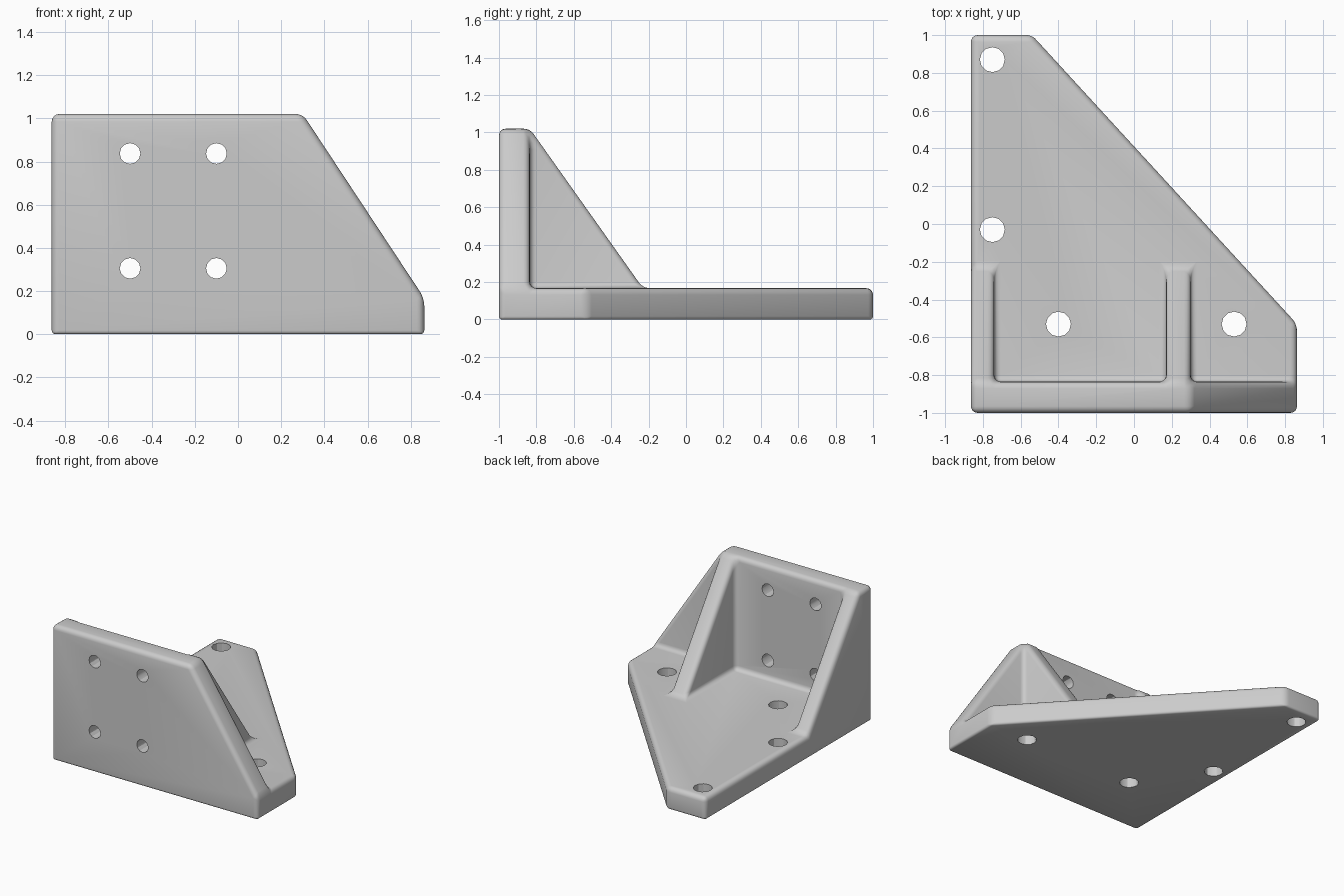
import bpy, bmesh, math
from mathutils import Matrix, Vector

cube = bpy.data.objects.get("Cube")
if cube:
    bpy.data.objects.remove(cube, do_unlink=True)

# Plain grey casting colour
grey = bpy.data.materials.new("plain grey")
grey.use_nodes = True
colour = (0.6, 0.6, 0.6, 1)
grey.diffuse_color = colour
grey.node_tree.nodes["Principled BSDF"].inputs["Base Color"].default_value = colour

LEFT, RIGHT, BACK, FLOOR, TOP = -0.863, 0.863, -0.835, 0.167, 1.02


def make_object(name, bm):
    bmesh.ops.recalc_face_normals(bm, faces=bm.faces)
    mesh = bpy.data.meshes.new(name)
    bm.to_mesh(mesh)
    bm.free()
    mesh.materials.append(grey)
    obj = bpy.data.objects.new(name, mesh)
    bpy.context.scene.collection.objects.link(obj)
    return obj


def prism(name, points, offset):
    """Extrude a flat outline along the offset vector."""
    bm = bmesh.new()
    face = bm.faces.new([bm.verts.new(p) for p in points])
    new = bmesh.ops.extrude_face_region(bm, geom=[face])["geom"]
    bmesh.ops.translate(bm, vec=offset, verts=[v for v in new if isinstance(v, bmesh.types.BMVert)])
    return make_object(name, bm)


def apply_modifiers(obj):
    graph = bpy.context.evaluated_depsgraph_get()
    mesh = bpy.data.meshes.new_from_object(obj.evaluated_get(graph))
    obj.modifiers.clear()
    obj.data = mesh


def combine(obj, other, operation):
    mod = obj.modifiers.new(operation.lower(), "BOOLEAN")
    mod.operation, mod.object, mod.solver = operation, other, "EXACT"
    apply_modifiers(obj)
    bpy.data.objects.remove(other, do_unlink=True)


# Base plate with a diagonal back edge
bracket = prism("angle_bracket", [(x, y, 0) for x, y in
                [(LEFT, -1), (RIGHT, -1), (RIGHT, -0.53), (-0.54, 1), (LEFT, 1)]], (0, 0, FLOOR))

# Upright wall with a sloping end
wall = prism("wall", [(x, -1, z) for x, z in
             [(LEFT, 0), (RIGHT, 0), (RIGHT, FLOOR), (0.30, TOP), (LEFT, TOP)]], (0, BACK + 1, 0))
combine(bracket, wall, "UNION")

# Two triangular gussets
for x, width in [(LEFT, 0.123), (0.17, 0.13)]:
    gusset = prism("gusset", [(x, y, z) for y, z in
                   [(-0.95, 0.05), (-0.23, 0.05), (-0.23, FLOOR), (BACK, TOP), (-0.95, TOP)]], (width, 0, 0))
    combine(bracket, gusset, "UNION")

# Clean flat faces, then choose a rounding for each edge
bm = bmesh.new()
bm.from_mesh(bracket.data)
bmesh.ops.remove_doubles(bm, verts=bm.verts, dist=0.0005)
bmesh.ops.dissolve_limit(bm, angle_limit=math.radians(2), verts=bm.verts, edges=bm.edges)
weight = bm.edges.layers.float.new("bevel_weight_edge")
for edge in bm.edges:
    if len(edge.link_faces) == 2 and edge.calc_face_angle() > math.radians(10):
        low = max(v.co.z for v in edge.verts) < 0.01
        edge[weight] = 0.5 if low else 1
bm.to_mesh(bracket.data)
bm.free()
bevel = bracket.modifiers.new("rounding", "BEVEL")
bevel.limit_method = "WEIGHT"
bevel.width, bevel.segments, bevel.use_clamp_overlap = 0.035, 4, False
apply_modifiers(bracket)


# Bolt holes
def drill(centre, radius, axis):
    bm = bmesh.new()
    turn = Vector((0, 0, 1)).rotation_difference(Vector(axis)).to_matrix().to_4x4()
    bmesh.ops.create_cone(bm, cap_ends=True, segments=12, radius1=radius, radius2=radius,
                          depth=0.4, matrix=Matrix.Translation(centre) @ turn)
    combine(bracket, make_object("hole_cutter", bm), "DIFFERENCE")


for x, y in [(-0.75, 0.87), (-0.75, -0.03), (-0.40, -0.53), (0.53, -0.53)]:
    drill((x, y, 0.08), 0.066, (0, 0, 1))
for x in (-0.5, -0.1):
    for z in (0.305, 0.837):
        drill((x, -0.92, z), 0.048, (0, 1, 0))

# Smooth the rounded edges only
bpy.ops.object.select_all(action="DESELECT")
bracket.select_set(True)
bpy.context.view_layer.objects.active = bracket
bpy.ops.object.shade_smooth_by_angle(angle=math.radians(30))
